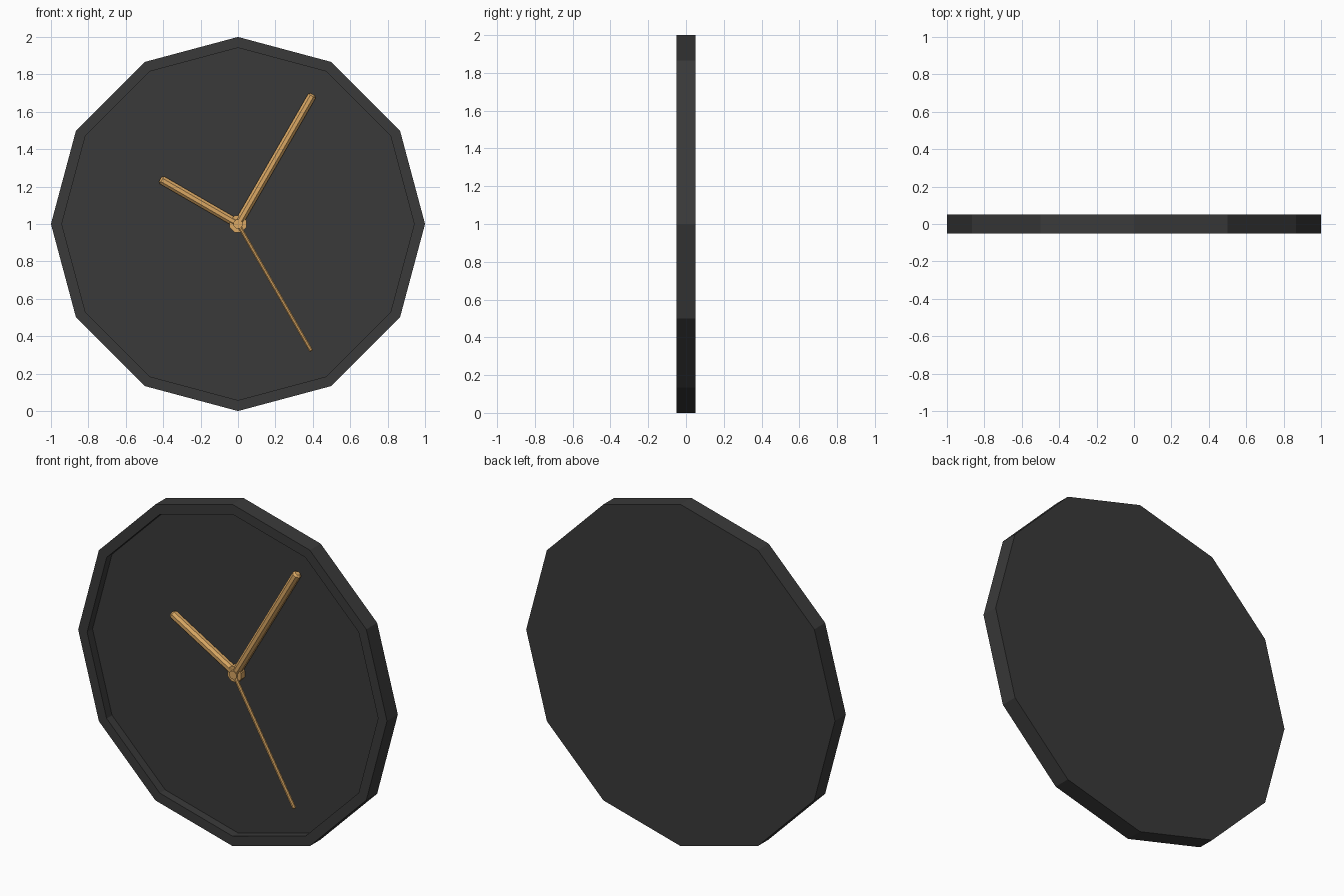
import bpy, bmesh, math
from mathutils import Matrix, Vector

if "Cube" in bpy.data.objects:
    bpy.data.objects.remove(bpy.data.objects["Cube"])


def material(name, color):
    m = bpy.data.materials.new(name)
    m.diffuse_color = color
    m.use_nodes = True
    m.node_tree.nodes["Principled BSDF"].inputs["Base Color"].default_value = m.diffuse_color
    return m


DARK = material("dark_case", (0.042, 0.042, 0.042, 1))
GOLD = material("gold_hands", (0.70, 0.39, 0.127, 1))
FACE_Y = Matrix.Rotation(math.radians(90), 4, 'X')  # cylinder top turned to -y


def finish(bm, name, mat):
    mesh = bpy.data.meshes.new(name)
    bm.to_mesh(mesh)
    bm.free()
    mesh.materials.append(mat)
    obj = bpy.data.objects.new(name, mesh)
    bpy.context.collection.objects.link(obj)
    return obj


def cylinder(bm, sides, radius, depth, matrix):
    bmesh.ops.create_cone(bm, cap_ends=True, segments=sides, radius1=radius,
                          radius2=radius, depth=depth, matrix=matrix)


# Twelve-sided case with a raised rim around the recessed dial
bm = bmesh.new()
cylinder(bm, 12, 1.0, 0.1, Matrix.Translation((0, 0, 1)) @ FACE_Y)
bm.normal_update()
front = min(bm.faces, key=lambda f: f.calc_center_median().y)
bmesh.ops.inset_region(bm, faces=[front], thickness=0.058)
bmesh.ops.inset_region(bm, faces=[front], thickness=0.0)
bmesh.ops.translate(bm, verts=front.verts[:], vec=(0, 0.05, 0))
finish(bm, "case", DARK)


# Hands: eight-sided rods with chamfered tips, angle clockwise from twelve
def hand(name, angle, length, radius, y):
    bm = bmesh.new()
    spin = Matrix.Rotation(math.radians(22.5), 4, 'Z')
    cylinder(bm, 8, radius, length, Matrix.Translation((0, 0, length / 2)) @ spin)
    tip = [e for e in bm.edges if all(v.co.z > length * 0.99 for v in e.verts)]
    bmesh.ops.bevel(bm, geom=tip, offset=radius * 0.4, segments=1, affect='EDGES')
    place = Matrix.Translation((0, y, 1)) @ Matrix.Rotation(math.radians(angle), 4, 'Y')
    bmesh.ops.transform(bm, matrix=place, verts=bm.verts[:])
    return finish(bm, name, GOLD)


hand("hour_hand", -60, 0.48, 0.025, -0.016)
hand("minute_hand", 30, 0.80, 0.025, -0.02)
hand("second_hand", 150, 0.785, 0.011, -0.038)

# Centre hub with a smaller front pin
for name, radius, y0, y1 in (("hub", 0.048, -0.036, 0.01), ("hub_pin", 0.025, -0.049, -0.03)):
    bm = bmesh.new()
    spin = Matrix.Rotation(math.radians(22.5), 4, 'Y')
    cylinder(bm, 8, radius, y1 - y0, Matrix.Translation((0, (y0 + y1) / 2, 1)) @ spin @ FACE_Y)
    finish(bm, name, GOLD)
